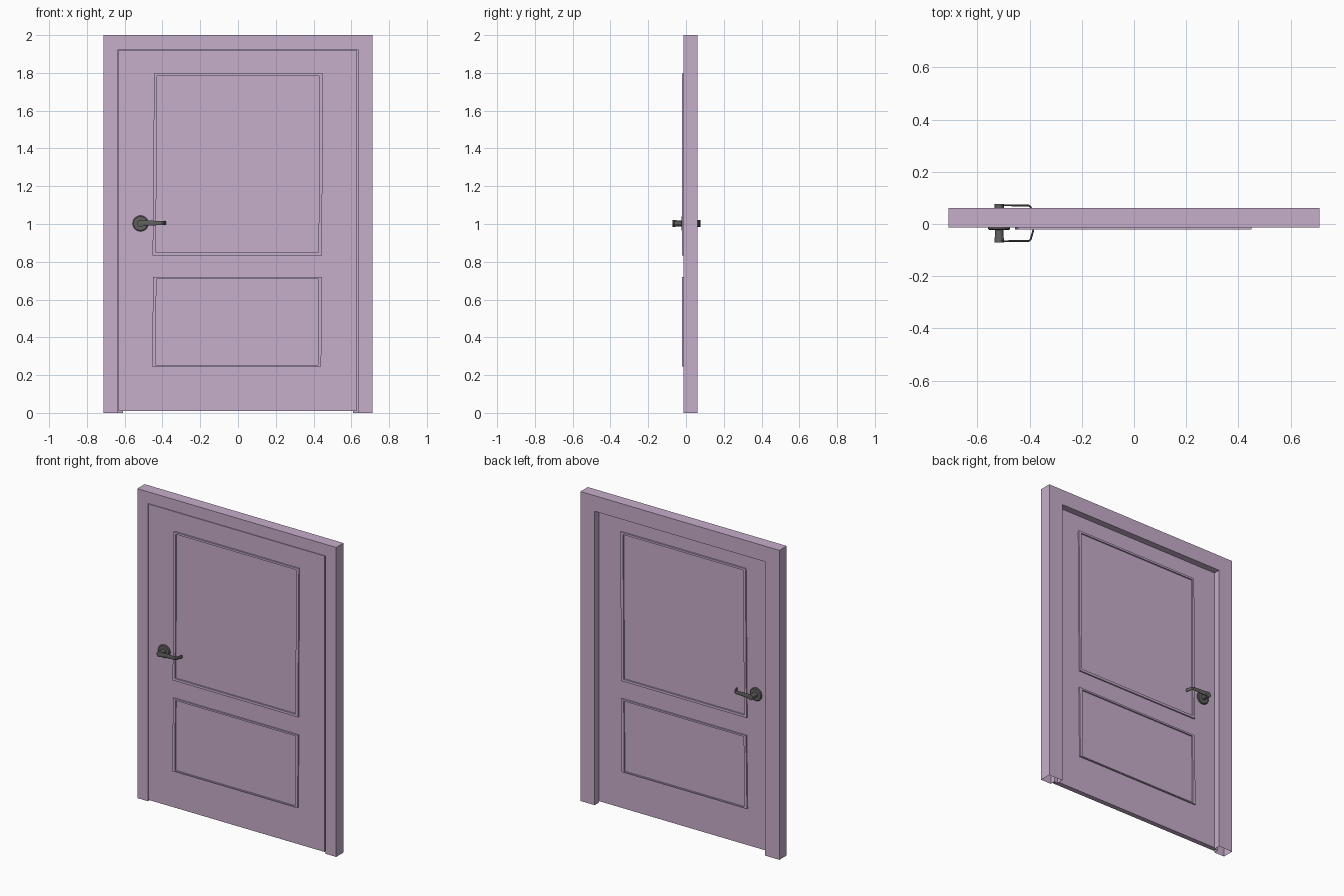
import bpy, bmesh, math
from mathutils import Vector, Matrix

if "Cube" in bpy.data.objects:
    bpy.data.objects.remove(bpy.data.objects["Cube"])

FRONT, BACK = -0.013, 0.019          # door leaf faces
MID = (FRONT + BACK) / 2             # mirror plane for both door sides


def material(name, rgb):
    m = bpy.data.materials.new(name)
    m.diffuse_color = (*rgb, 1)
    m.use_nodes = True
    m.node_tree.nodes["Principled BSDF"].inputs["Base Color"].default_value = m.diffuse_color
    return m


mauve = material("mauve paint", (0.565, 0.42, 0.59))
metal = material("dark grey metal", (0.12, 0.12, 0.118))


def finish(bm, name, mat, mirror=False):
    """Make an object; with mirror, copy it to the back of the door."""
    if mirror:
        geo = bmesh.ops.duplicate(bm, geom=bm.verts[:] + bm.edges[:] + bm.faces[:])
        for v in geo["geom"]:
            if isinstance(v, bmesh.types.BMVert):
                v.co.y = 2 * MID - v.co.y
    bmesh.ops.recalc_face_normals(bm, faces=bm.faces[:])
    me = bpy.data.meshes.new(name)
    bm.to_mesh(me)
    bm.free()
    me.materials.append(mat)
    ob = bpy.data.objects.new(name, me)
    bpy.context.collection.objects.link(ob)
    return ob


def loft(bm, sections, closed=False, caps=False):
    """Join a list of equal-length point rings with quads."""
    rings = [[bm.verts.new(p) for p in s] for s in sections]
    n = len(rings[0])
    pairs = list(zip(rings, rings[1:])) + ([(rings[-1], rings[0])] if closed else [])
    for a, b in pairs:
        for i in range(n):
            j = (i + 1) % n
            bm.faces.new((a[i], a[j], b[j], b[i]))
    if caps:
        bm.faces.new(rings[0])
        bm.faces.new(rings[-1])


# Frame: stepped profile (inset, depth) swept up, across and down; open feet
W = 0.711
profile = [(0, FRONT), (0, 0.062), (0.101, 0.062), (0.101, BACK),
           (0.075, BACK), (0.075, FRONT)]
bm = bmesh.new()
loft(bm, [[(-W + d, y, 0) for d, y in profile],
          [(-W + d, y, 2 - d) for d, y in profile],
          [(W - d, y, 2 - d) for d, y in profile],
          [(W - d, y, 0) for d, y in profile]])
finish(bm, "door_frame", mauve)

# Door leaf
bm = bmesh.new()
bmesh.ops.create_cube(bm, size=1, matrix=Matrix.Translation((-0.002, MID, 0.966))
                      @ Matrix.Diagonal((1.26, BACK - FRONT, 1.912, 1)))
finish(bm, "door_leaf", mauve)


# Raised panel mouldings, slightly skewed, on both sides
def moulding(name, outer, inner):
    bm = bmesh.new()
    loft(bm, [[(ox, FRONT + 0.002, oz), (ox, FRONT - 0.009, oz),
               (ix, FRONT - 0.009, iz), (ix, FRONT + 0.002, iz)]
              for (ox, oz), (ix, iz) in zip(outer, inner)], closed=True)
    finish(bm, name, mauve, mirror=True)


moulding("upper_panel_moulding",
         [(-0.452, 0.834), (-0.444, 1.796), (0.45, 1.796), (0.444, 0.834)],
         [(-0.434, 0.850), (-0.430, 1.783), (0.43, 1.783), (0.427, 0.850)])
moulding("lower_panel_moulding",
         [(-0.455, 0.246), (-0.449, 0.719), (0.446, 0.719), (0.440, 0.246)],
         [(-0.436, 0.253), (-0.432, 0.708), (0.426, 0.708), (0.423, 0.253)])

# Handle rosette and spindle: lathe profile (radius, distance from door)
HX, HZ = -0.516, 1.003


def lathe(name, prof, seg):
    bm = bmesh.new()
    loft(bm, [[(HX + r * math.cos(2 * math.pi * i / seg), FRONT - d,
                HZ + r * math.sin(2 * math.pi * i / seg)) for i in range(seg)]
              for r, d in prof], caps=True)
    return finish(bm, name, metal, mirror=True)


parts = [lathe("handle_rosette", [(0.042, -0.002), (0.042, 0.006), (0.037, 0.010)], 24),
         lathe("handle_hub", [(0.016, 0.004), (0.016, 0.03), (0.018, 0.045), (0.018, 0.058)], 20)]

# Lever: flat tapering bar that bends back towards the door
path = [(HX, -0.0665, 0.016), (-0.45, -0.065, 0.0125), (-0.402, -0.0645, 0.010),
        (-0.396, -0.060, 0.010), (-0.385, -0.022, 0.010)]
pts = [Vector((x, y)) for x, y, h in path]
bm = bmesh.new()
secs = []
for i, (x, y, h) in enumerate(path):
    t = (pts[min(i + 1, len(pts) - 1)] - pts[max(i - 1, 0)]).normalized()
    n = Vector((-t.y, t.x)) * 0.0035
    secs.append([(x + s * n.x, y + s * n.y, HZ + 0.002 + k * h)
                 for s, k in ((1, .7), (1, -.7), (0.5, -1), (-0.5, -1),
                              (-1, -.7), (-1, .7), (-0.5, 1), (0.5, 1))])
loft(bm, secs, caps=True)
parts.append(finish(bm, "handle_lever", metal, mirror=True))

# Smooth the round metal, keeping sharp edges
for ob in parts:
    ob.select_set(True)
bpy.context.view_layer.objects.active = parts[0]
bpy.ops.object.shade_smooth_by_angle(angle=math.radians(30))
